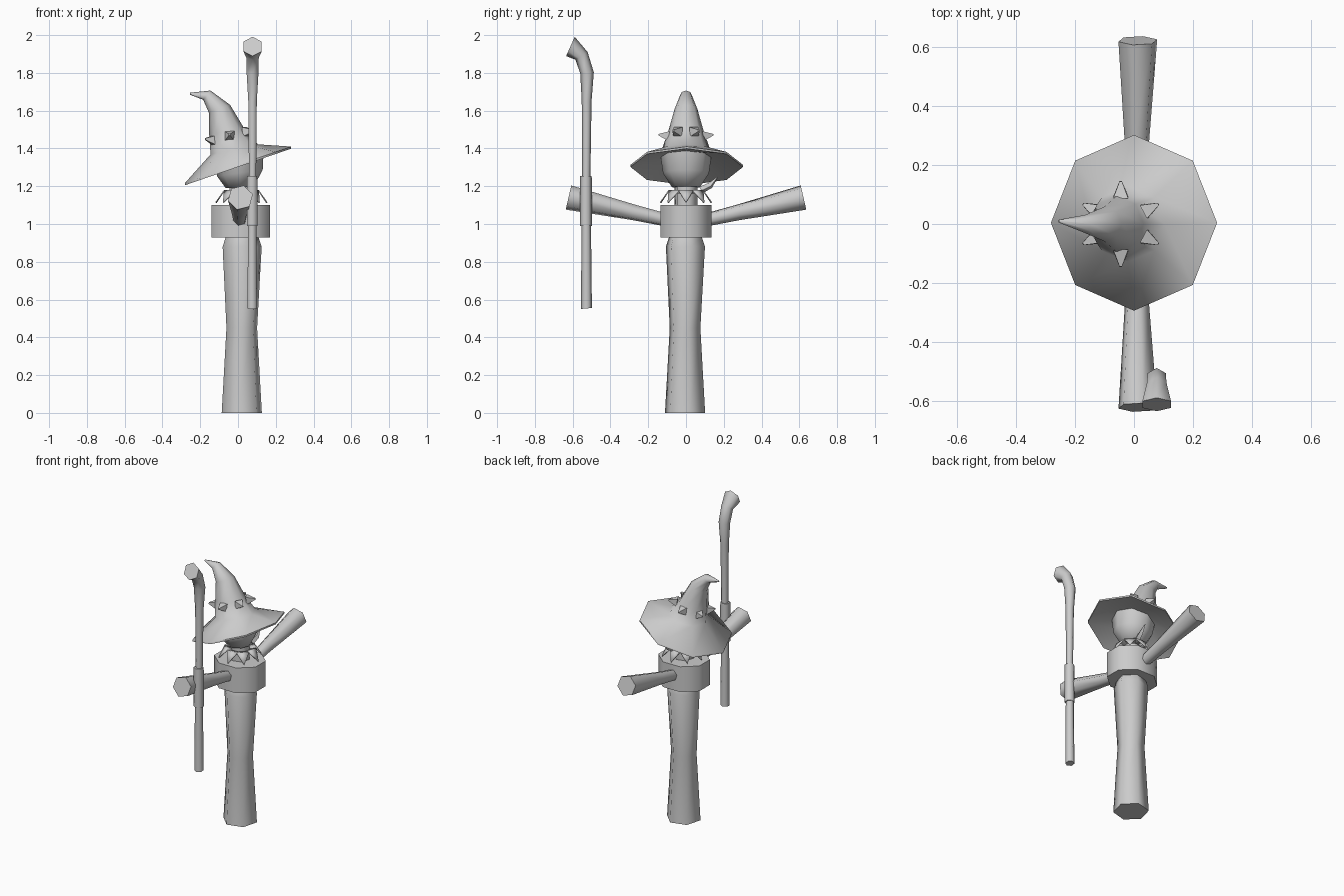
import bpy, bmesh, math
from mathutils import Vector, Matrix

if "Cube" in bpy.data.objects:
    bpy.data.objects.remove(bpy.data.objects["Cube"], do_unlink=True)

grey = bpy.data.materials.new("plain grey")
grey.use_nodes = True
colour = (0.6, 0.6, 0.6, 1)
grey.diffuse_color = colour
grey.node_tree.nodes["Principled BSDF"].inputs["Base Color"].default_value = colour


def finish(name, bm, angle=65):
    bmesh.ops.recalc_face_normals(bm, faces=bm.faces)
    mesh = bpy.data.meshes.new(name)
    bm.to_mesh(mesh)
    bm.free()
    mesh.materials.append(grey)
    obj = bpy.data.objects.new(name, mesh)
    bpy.context.collection.objects.link(obj)
    bpy.ops.object.select_all(action='DESELECT')
    obj.select_set(True)
    bpy.context.view_layer.objects.active = obj
    bpy.ops.object.shade_smooth_by_angle(angle=math.radians(angle))
    return obj


def loft(name, rings, sides=6, phase=15, axis='Y', angle=65):
    """Skin rings given as (x, y, z, radius, tilt in degrees about axis)."""
    bm = bmesh.new()
    loops = []
    for x, y, z, r, tilt in rings:
        rot = Matrix.Rotation(math.radians(tilt), 3, axis)
        loop = []
        for i in range(sides):
            a = math.radians(phase) + math.tau * i / sides
            p = rot @ Vector((r * math.cos(a), r * math.sin(a), 0))
            loop.append(bm.verts.new(p + Vector((x, y, z))))
        loops.append(loop)
    for low, high in zip(loops, loops[1:]):
        for i in range(sides):
            j = (i + 1) % sides
            bm.faces.new((low[i], low[j], high[j], high[i]))
    bm.faces.new(loops[0][::-1])
    bm.faces.new(loops[-1])
    return finish(name, bm, angle)


# Body
loft("robe", [(0.02, -0.005, 0, 0.11, 0), (0.02, -0.005, 0.45, 0.084, 0),
              (0.022, -0.003, 0.88, 0.107, 0), (0.022, -0.003, 0.93, 0.09, 0)])
torso = loft("torso", [(0, 0, 0.928, 0.146, 0), (0, 0, 1.1, 0.146, 0)],
             sides=8, phase=22.5)
torso.scale = (1.15, 1, 1)
torso.location.x = 0.015
loft("neck", [(0.015, 0, 1.08, 0.062, 0), (0.015, 0, 1.22, 0.062, 0)])
loft("head", [(0.01, 0, 1.195, 0.075, -4), (0.01, 0, 1.27, 0.122, -8),
              (0.005, 0, 1.36, 0.135, -14)], sides=8, phase=0)

# Arms spread to both sides
for side, label in ((-1, "right"), (1, "left")):
    tilt = -side * 77
    loft(label + "_arm", [(0.01, side * 0.1, 1.02, 0.035, tilt),
                          (0.01, side * 0.28, 1.062, 0.043, tilt),
                          (0.013, side * 0.622, 1.14, 0.068, tilt)], axis='X')

# Ragged collar of drooping points
bm = bmesh.new()
points = 8
for i in range(points):
    a = math.tau * i / points
    half = math.pi / points

    def at(r, angle, z):
        return bm.verts.new((0.018 + r * math.cos(angle), r * math.sin(angle), z))
    inner = [at(0.06, a - half, 1.17), at(0.06, a + half, 1.17)]
    crest = [at(0.1, a - half, 1.18), at(0.1, a + half, 1.18)]
    tip = at(0.138, a, 1.115)
    bm.faces.new((inner[0], crest[0], crest[1], inner[1]))
    bm.faces.new((crest[0], tip, crest[1]))
collar = finish("collar", bm)
thick = collar.modifiers.new("thickness", 'SOLIDIFY')
thick.thickness = 0.008

# Upturned collar point
loft("collar_point", [(0.04, 0.08, 1.18, 0.02, -60), (0.05, 0.13, 1.205, 0.016, -60),
                      (0.05, 0.168, 1.25, 0.002, -40)], sides=4, axis='X')

# Hat: underside, tilted brim and bent cone in one skin
loft("hat", [(-0.005, 0, 1.355, 0.12, -15), (0, 0.004, 1.302, 0.298, -19),
             (0, 0.004, 1.313, 0.298, -19), (-0.02, 0, 1.395, 0.128, -12),
             (-0.06, 0, 1.49, 0.094, -10), (-0.098, 0, 1.61, 0.06, -20),
             (-0.165, 0, 1.682, 0.031, -52), (-0.255, 0.01, 1.69, 0.005, -85)],
     sides=8, phase=0)

# Spikes around the hat
for n, deg in enumerate((28, 90, 152, 208, 270, 332)):
    a = math.radians(deg)
    out = Vector((math.cos(a), math.sin(a), 0.12))
    height = 1.455 + 0.025 * math.cos(a)
    start = Vector((-0.045, 0, height)) + out * 0.09
    bm = bmesh.new()
    turn = out.to_track_quat('Z', 'Y').to_matrix().to_4x4()
    bmesh.ops.create_cone(bm, cap_ends=True, segments=4, radius1=0.036, radius2=0.006,
                          depth=0.055,
                          matrix=Matrix.Translation(start + out * 0.0275) @ turn
                          @ Matrix.Rotation(math.radians(45), 4, 'Z'))
    finish("hat_spike_%d" % (n + 1), bm, 30)

# Crooked staff and its grip
loft("staff", [(0.075, -0.527, 0.553, 0.029, 5), (0.075, -0.528, 0.99, 0.025, 0),
               (0.077, -0.528, 1.26, 0.022, 0), (0.077, -0.526, 1.65, 0.026, 0),
               (0.077, -0.524, 1.8, 0.036, 5), (0.077, -0.553, 1.89, 0.038, 32),
               (0.077, -0.612, 1.94, 0.056, 66)], phase=30, axis='X')
loft("staff_grip", [(0.075, -0.53, 0.99, 0.032, 0), (0.075, -0.53, 1.255, 0.031, 0)],
     phase=30, axis='X')
